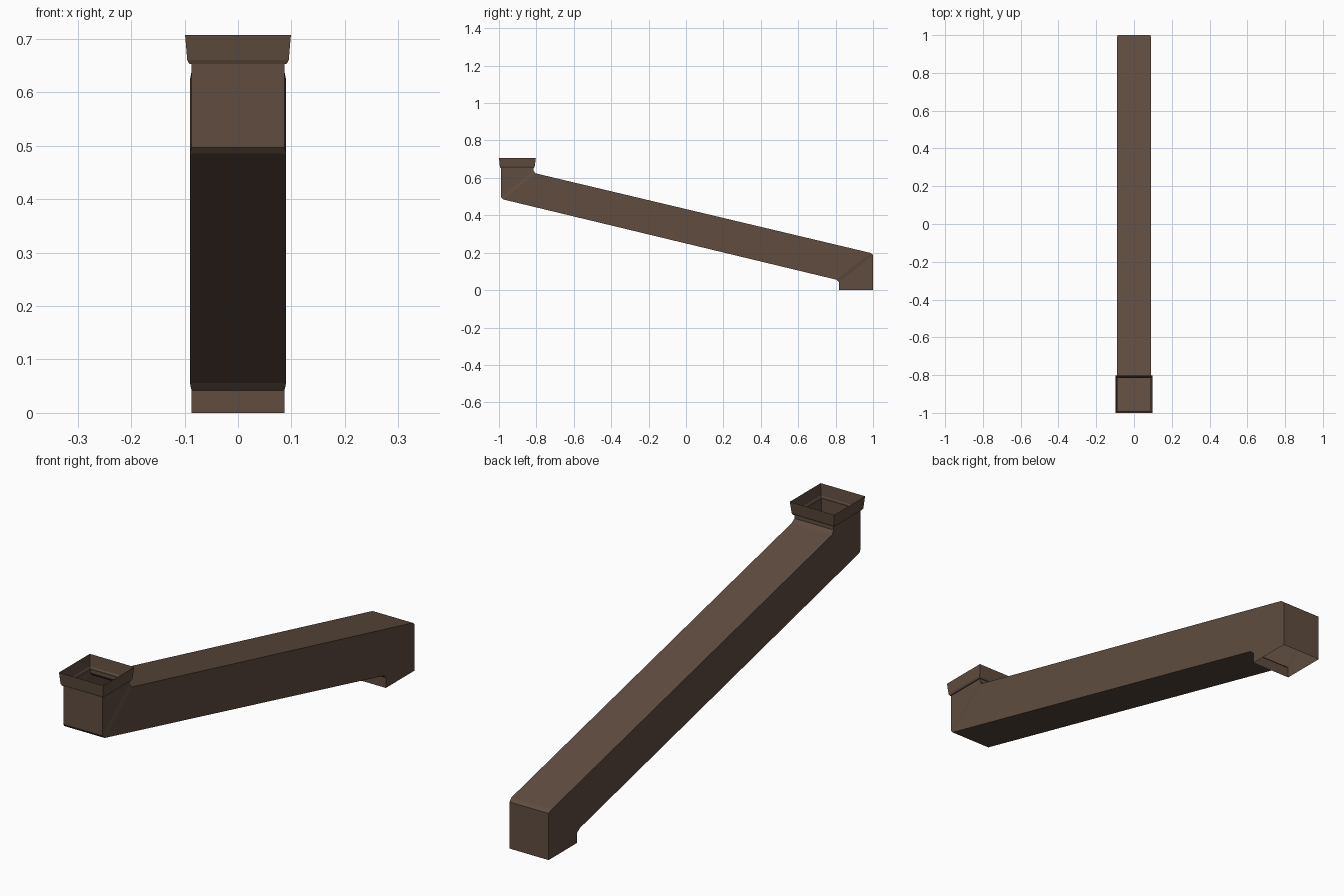
import bpy, bmesh

if "Cube" in bpy.data.objects:
    bpy.data.objects.remove(bpy.data.objects["Cube"])

brown = bpy.data.materials.new("dark brown")
brown.diffuse_color = (0.115, 0.073, 0.051, 1)
brown.use_nodes = True
brown.node_tree.nodes["Principled BSDF"].inputs["Base Color"].default_value = brown.diffuse_color


def loft(name, rings):
    """Open square tube: each ring is (outer y, outer z, inner y, inner z, half width)."""
    bm = bmesh.new()
    loops = []
    for y0, z0, y1, z1, w in rings:
        loops.append([bm.verts.new(p) for p in
                      ((-w, y0, z0), (w, y0, z0), (w, y1, z1), (-w, y1, z1))])
    for a, b in zip(loops, loops[1:]):
        for i in range(4):
            j = (i + 1) % 4
            bm.faces.new((a[i], b[i], b[j], a[j]))
    mesh = bpy.data.meshes.new(name)
    bm.to_mesh(mesh)
    bm.free()
    mesh.materials.append(brown)
    obj = bpy.data.objects.new(name, mesh)
    bpy.context.collection.objects.link(obj)
    return obj


# Flared socket at the top, with a small step in to the neck
loft("socket", [
    (-1.0, 0.707, -0.803, 0.707, 0.099),
    (-0.995, 0.66, -0.809, 0.66, 0.095),
    (-0.992, 0.653, -0.813, 0.653, 0.091),
    (-0.989, 0.653, -0.816, 0.653, 0.087),
])

# Hollow pipe: neck, bend, long slope, bend, outlet leg
loft("offset_pipe", [
    (-0.989, 0.653, -0.816, 0.653, 0.087),
    (-0.989, 0.497, -0.816, 0.638, 0.087),
    (-0.978, 0.485, -0.803, 0.624, 0.09),
    (0.803, 0.056, 0.986, 0.199, 0.09),
    (0.818, 0.042, 1.0, 0.188, 0.087),
    (0.818, 0.0, 1.0, 0.0, 0.087),
])
